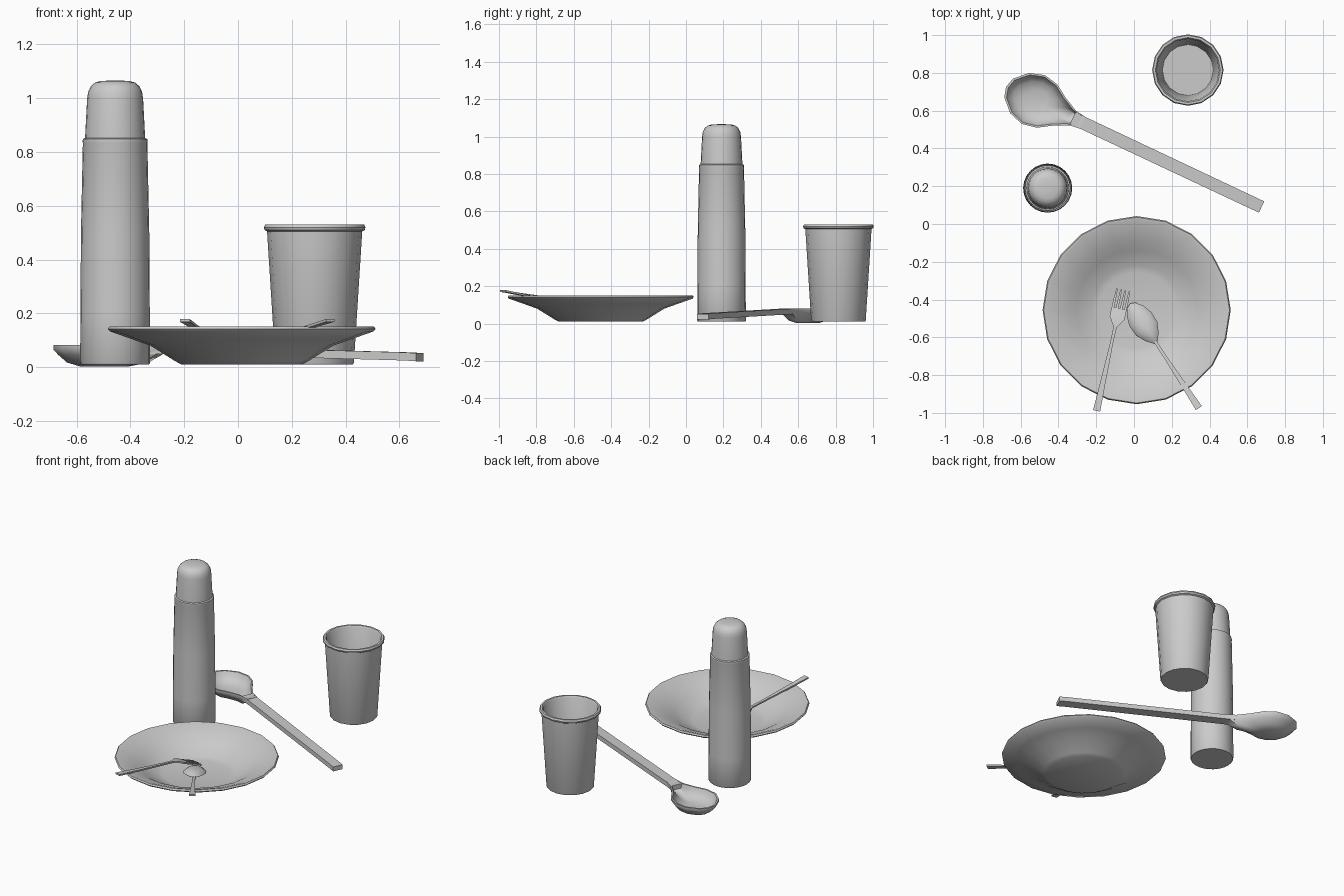
import bpy, bmesh, math
from mathutils import Vector

if "Cube" in bpy.data.objects:
    bpy.data.objects.remove(bpy.data.objects["Cube"])

grey = bpy.data.materials.new("plain_grey")
grey.diffuse_color = (0.6, 0.6, 0.6, 1)
grey.use_nodes = True
grey.node_tree.nodes["Principled BSDF"].inputs["Base Color"].default_value = grey.diffuse_color


def loft(name, rings, angle=40):
    """Skin a stack of closed rings and cap both ends."""
    bm = bmesh.new()
    loops = [[bm.verts.new(p) for p in ring] for ring in rings]
    n = len(loops[0])
    for a, b in zip(loops, loops[1:]):
        for i in range(n):
            j = (i + 1) % n
            bm.faces.new((a[i], a[j], b[j], b[i]))
    bm.faces.new(loops[0][::-1])
    bm.faces.new(loops[-1])
    bmesh.ops.recalc_face_normals(bm, faces=bm.faces[:])
    mesh = bpy.data.meshes.new(name)
    bm.to_mesh(mesh)
    bm.free()
    mesh.materials.append(grey)
    obj = bpy.data.objects.new(name, mesh)
    bpy.context.collection.objects.link(obj)
    bpy.ops.object.select_all(action='DESELECT')
    obj.select_set(True)
    bpy.context.view_layer.objects.active = obj
    bpy.ops.object.shade_smooth_by_angle(angle=math.radians(angle))
    return obj


def lathe(name, x, y, profile, sides):
    """Turn a (radius, height) profile about a vertical axis."""
    turns = [2 * math.pi * i / sides for i in range(sides)]
    return loft(name, [[(x + r * math.cos(t), y + r * math.sin(t), z)
                        for t in turns] for r, z in profile])


class Frame:
    """Places cutlery: along the axis, across it, and height."""
    def __init__(self, origin, toward):
        self.o = Vector((*origin, 0))
        self.d = (Vector((*toward, 0)) - self.o).normalized()
        self.s = Vector((-self.d.y, self.d.x, 0))

    def at(self, a, p, z):
        return self.o + self.d * a + self.s * p + Vector((0, 0, z))


def strip(name, frame, stations, thick, offset=0):
    """Flat bar through (along, half width, top height) stations."""
    return loft(name, [[frame.at(a, offset - w, z), frame.at(a, offset + w, z),
                        frame.at(a, offset + w, z - thick),
                        frame.at(a, offset - w, z - thick)]
                       for a, w, z in stations], 30)


def bowl(name, frame, half, tip, centre, rim_z, slope, layers):
    """Spoon bowl: a mirrored outline shrunk through (scale, height) layers."""
    outline = half + [(tip, 0)] + [(a, -w) for a, w in reversed(half)]
    rings = []
    for k, h in layers:
        ring = []
        for a, w in outline:
            along = centre + (a - centre) * k
            ring.append(frame.at(along, w * k, rim_z + slope * along + h))
        rings.append(ring)
    return loft(name, rings, 50)


# Flask body and domed cap
lathe("flask_body", -0.457, 0.19,
      [(0.126, 0.01), (0.13, 0.016), (0.129, 0.2), (0.127, 0.5), (0.12, 0.834),
       (0.121, 0.838), (0.12, 0.848), (0.11, 0.853)], 24)
lathe("flask_cap", -0.457, 0.19,
      [(0.112, 0.848), (0.104, 1.0), (0.1, 1.025), (0.09, 1.045),
       (0.075, 1.058), (0.055, 1.064), (0.02, 1.066)], 24)

# Tumbler with rolled lip
lathe("cup", 0.285, 0.815,
      [(0.143, 0.01), (0.146, 0.016), (0.177, 0.505), (0.186, 0.51), (0.189, 0.52),
       (0.184, 0.531), (0.172, 0.531), (0.165, 0.52), (0.135, 0.03)], 16)

# Deep plate
lathe("plate", 0.014, -0.456,
      [(0.225, 0.01), (0.25, 0.024), (0.34, 0.08), (0.41, 0.105), (0.49, 0.133),
       (0.498, 0.142), (0.492, 0.151), (0.475, 0.149), (0.37, 0.108),
       (0.32, 0.078), (0.24, 0.036), (0.2, 0.028)], 20)

# Large serving spoon
big = Frame((-0.27, 0.535), (-1.215, 0.98))
strip("large_spoon_handle", big,
      [(-1.045, 0.033, 0.052), (-1.0, 0.033, 0.055), (0, 0.034, 0.08),
       (0.06, 0.036, 0.08)], 0.03)
bowl("large_spoon_bowl", big,
     [(0, 0.034), (0.06, 0.042), (0.14, 0.082), (0.21, 0.127), (0.29, 0.143),
      (0.37, 0.118), (0.435, 0.055)], 0.45, 0.27, 0.082, 0,
     [(0.4, -0.08), (0.7, -0.065), (0.9, -0.035), (1, -0.015), (1, 0),
      (0.93, 0), (0.85, -0.025), (0.7, -0.047), (0.4, -0.062)])

# Small spoon, lying face down
small = Frame((0.117, -0.63), (-0.021, -0.42))
strip("small_spoon_handle", small,
      [(-0.412, 0.019, 0.179), (-0.3, 0.015, 0.16), (-0.08, 0.008, 0.122),
       (0, 0.008, 0.106), (0.04, 0.009, 0.1)], 0.01)
bowl("small_spoon_bowl", small,
     [(0, 0.009), (0.04, 0.042), (0.09, 0.067), (0.15, 0.069), (0.2, 0.053),
      (0.24, 0.025)], 0.25, 0.13, 0.1, -0.18,
     [(0.3, 0.03), (0.65, 0.023), (0.9, 0.009), (1, 0), (0.94, -0.003),
      (0.65, 0.014), (0.3, 0.021)])

# Fork, lying face down, with four tines
fork = Frame((-0.1, -0.545), (-0.002, -0.1))
strip("fork_handle", fork,
      [(-0.455, 0.019, 0.179), (-0.3, 0.014, 0.157), (-0.08, 0.008, 0.129),
       (0, 0.009, 0.12)], 0.01)
strip("fork_head", fork,
      [(0, 0.009, 0.12), (0.025, 0.025, 0.117), (0.05, 0.041, 0.108),
       (0.1, 0.04, 0.088)], 0.01)
for i in range(4):
    strip("fork_tine_%d" % (i + 1), fork,
          [(0.095, 0.0065, 0.09), (0.15, 0.006, 0.068), (0.2, 0.004, 0.05)],
          0.01, (i - 1.5) * 0.0225)
